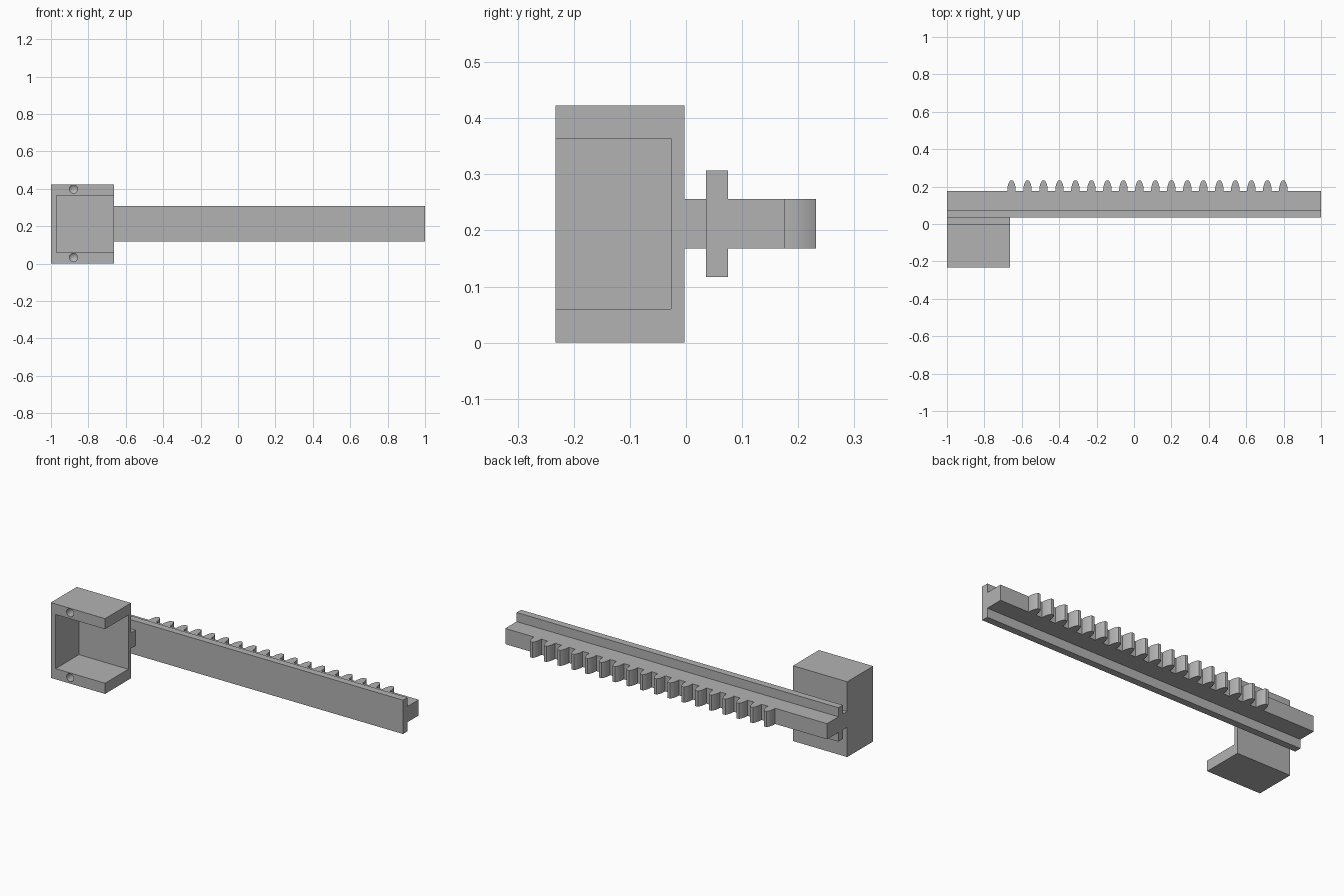
import bpy, bmesh
from mathutils import Vector, Matrix

if "Cube" in bpy.data.objects:
    bpy.data.objects.remove(bpy.data.objects["Cube"], do_unlink=True)

# Single grey plastic
grey = bpy.data.materials.new("grey plastic")
grey.use_nodes = True
grey.diffuse_color = (0.45, 0.45, 0.45, 1)
grey.node_tree.nodes["Principled BSDF"].inputs["Base Color"].default_value = grey.diffuse_color


def finish(name, bm):
    bmesh.ops.recalc_face_normals(bm, faces=bm.faces)
    mesh = bpy.data.meshes.new(name)
    bm.to_mesh(mesh)
    bm.free()
    mesh.materials.append(grey)
    obj = bpy.data.objects.new(name, mesh)
    bpy.context.collection.objects.link(obj)
    return obj


def prism(name, points, direction):
    """Closed outline pushed along a direction."""
    bm = bmesh.new()
    face = bm.faces.new([bm.verts.new(p) for p in points])
    out = bmesh.ops.extrude_face_region(bm, geom=[face])
    moved = [g for g in out["geom"] if isinstance(g, bmesh.types.BMVert)]
    bmesh.ops.translate(bm, verts=moved, vec=Vector(direction))
    return finish(name, bm)


def box(name, x, y, z):
    outline = [(x[0], y[0], z[0]), (x[1], y[0], z[0]), (x[1], y[1], z[0]), (x[0], y[1], z[0])]
    return prism(name, outline, (0, 0, z[1] - z[0]))


def drill(name, x, z, y, radius, depth):
    """Blind hole with a conical bottom, bored towards +y."""
    bm = bmesh.new()
    turn = Matrix.Rotation(-1.5707963, 4, "X")
    start = -0.02
    for r1, r2, a, b in ((radius, radius, start, depth), (radius, 0, depth, depth + radius)):
        bmesh.ops.create_cone(bm, cap_ends=False, segments=32, radius1=r1, radius2=r2, depth=b - a,
                              matrix=Matrix.Translation((x, y + (a + b) / 2, z)) @ turn)
    bmesh.ops.remove_doubles(bm, verts=bm.verts, dist=0.0001)
    bmesh.ops.holes_fill(bm, edges=[e for e in bm.edges if e.is_boundary])
    return finish(name, bm)


def apply_all(obj):
    bpy.ops.object.select_all(action="DESELECT")
    obj.select_set(True)
    bpy.context.view_layer.objects.active = obj
    for mod in list(obj.modifiers):
        bpy.ops.object.modifier_apply(modifier=mod.name)


def cut(obj, cutter):
    mod = obj.modifiers.new("cut", "BOOLEAN")
    mod.operation = "DIFFERENCE"
    mod.solver = "EXACT"
    mod.object = cutter
    cutter.hide_render = True
    apply_all(obj)
    bpy.data.objects.remove(cutter, do_unlink=True)


MID = 0.212           # height of the rail axis
BAR = 0.044           # half height of rack bar and neck
FLANGE = 0.095        # half height of the guide flange
LEFT, INNER = -1.0, -0.663

# Bracket: box open at the front and towards the rail, with two screw holes
bracket = box("bracket", (LEFT, INNER), (-0.233, -0.003), (0, 0.423))
cut(bracket, box("pocket", (-0.97, -0.6), (-0.3, -0.027), (0.06, 0.364)))
for height in (0.033, 0.398):
    cut(bracket, drill("screw_hole", -0.88, height, -0.233, 0.022, 0.06))
bpy.ops.object.shade_smooth_by_angle(angle=0.6)

# Neck joining bracket and rail
box("neck", (LEFT, INNER), (-0.003, 0.036), (MID - BAR, MID + BAR))

# Rail: flange and rack bar as one T section
half = [(0.036, FLANGE), (0.075, FLANGE), (0.075, BAR), (0.176, BAR)]
section = [(LEFT, y, MID + h) for y, h in half] + [(LEFT, y, MID - h) for y, h in reversed(half)]
prism("rail", section, (2, 0, 0))

# Rack teeth: rounded flanks, flat tips
flank = [(0.0225, 0.176), (0.0225, 0.188), (0.021, 0.2), (0.0175, 0.213), (0.013, 0.224), (0.008, 0.232)]
FIRST, PITCH = -0.655, 0.0855
outline = [(FIRST + w, y, MID - BAR) for w, y in flank]
outline += [(FIRST - w, y, MID - BAR) for w, y in reversed(flank)]
teeth = prism("rack_teeth", outline, (0, 0, 2 * BAR))
row = teeth.modifiers.new("row", "ARRAY")
row.count = 18
row.use_relative_offset = False
row.use_constant_offset = True
row.constant_offset_displace = (PITCH, 0, 0)
apply_all(teeth)
bpy.ops.object.shade_smooth_by_angle(angle=0.6)
